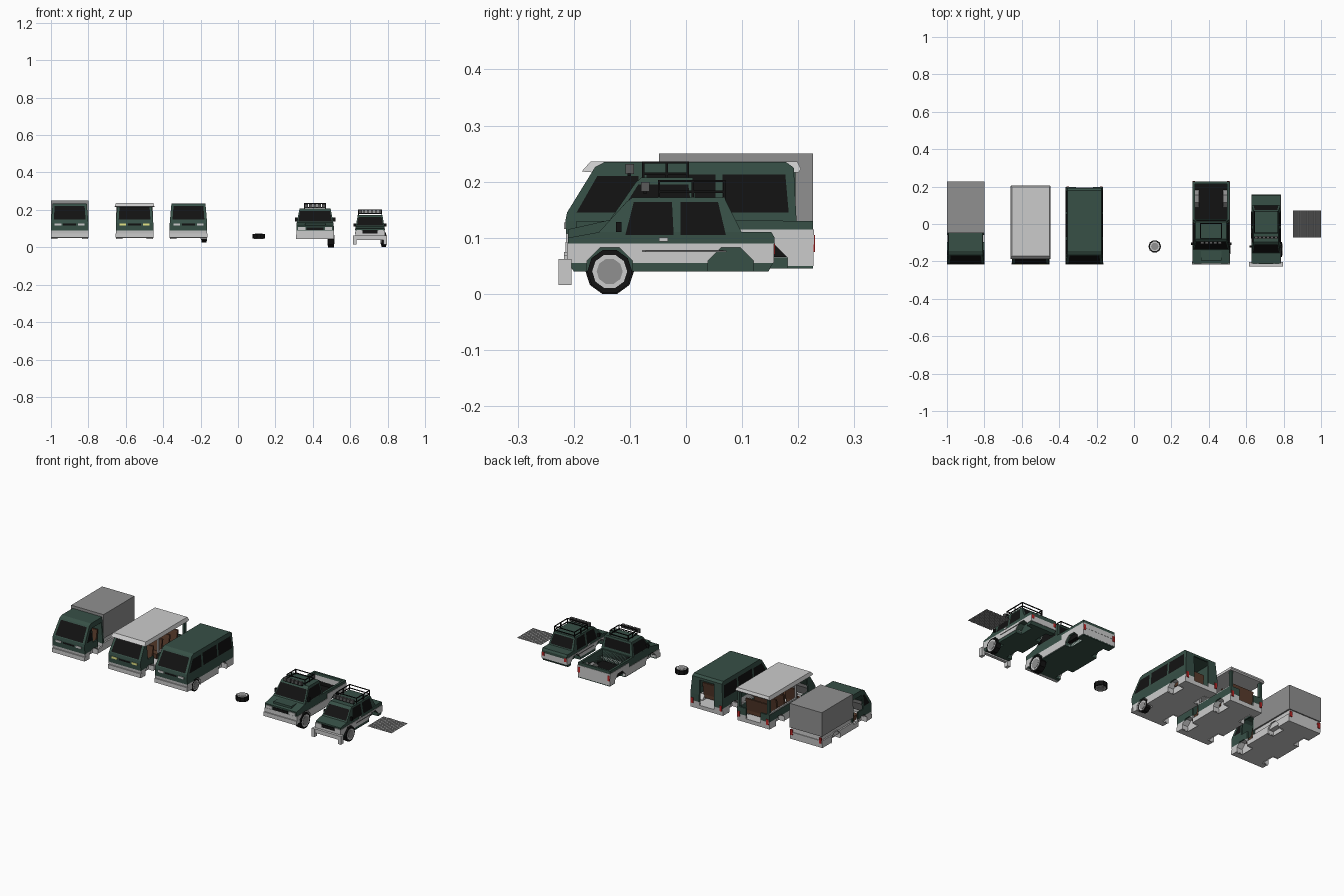
import bpy, bmesh, math
from mathutils import Matrix, Vector

if "Cube" in bpy.data.objects:
    bpy.data.objects.remove(bpy.data.objects["Cube"])

def mat(name, c):
    m = bpy.data.materials.new(name)
    m.diffuse_color = (*c, 1)
    m.use_nodes = True
    m.node_tree.nodes["Principled BSDF"].inputs["Base Color"].default_value = m.diffuse_color
    return m
GREEN = mat("green", (.038, .08, .062)); BLACK = mat("black", (.006, .006, .006))
DARK = mat("dark_grey", (.1, .1, .1)); BROWN = mat("brown", (.10, .045, .025))
RED = mat("red", (.5, .02, .02)); YELLOW = mat("yellow", (.8, .8, .25)); PALE = mat("pale", (.75, .75, .75))
GREY = mat("grey", (.28, .28, .28))

def mesh(name, verts, faces, m=None):
    me = bpy.data.meshes.new(name)
    me.from_pydata([Vector(v) for v in verts], [], faces)
    bm = bmesh.new(); bm.from_mesh(me)
    bmesh.ops.recalc_face_normals(bm, faces=bm.faces)
    bm.to_mesh(me); bm.free()
    o = bpy.data.objects.new(name, me)
    bpy.context.collection.objects.link(o)
    if m: me.materials.append(m)
    return o

def lerp(w, z):
    z0, a, z1, b = w
    return a + (b - a) * (z - z0) / (z1 - z0)

def prism(name, prof, cx, w, m=None):
    """Side profile (y,z) spread across x; half width w or (z0,w0,z1,w1)."""
    f = (lambda z: lerp(w, z)) if isinstance(w, tuple) else (lambda z: w)
    n = len(prof)
    v = [(cx + s * f(z), y, z) for s in (-1, 1) for y, z in prof]
    return mesh(name, v, [list(range(n)), list(range(n, 2 * n))] +
                [[i, (i + 1) % n, n + (i + 1) % n, n + i] for i in range(n)], m)

def box(name, x0, x1, y0, y1, z0, z1, m=None):
    return prism(name, [(y0, z0), (y1, z0), (y1, z1), (y0, z1)], (x0 + x1) / 2, (x1 - x0) / 2, m)

def cyl(name, c, r, d, n=10, m=None, axis='X'):
    ring = [(r * math.cos(math.tau * (i + .5) / n + math.pi / 2), r * math.sin(math.tau * (i + .5) / n + math.pi / 2)) for i in range(n)]
    v = [((h, a, b) if axis == 'X' else (a, b, h)) for h in (-d / 2, d / 2) for a, b in ring]
    v = [Vector(p) + Vector(c) for p in v]
    return mesh(name, v, [list(range(n)), list(range(n, 2 * n))] +
                [[i, (i + 1) % n, n + (i + 1) % n, n + i] for i in range(n)], m)

def cut(o, *cutters):
    for c in cutters:
        md = o.modifiers.new("cut", 'BOOLEAN')
        md.object = c; md.operation = 'DIFFERENCE'; md.solver = 'EXACT'
    dg = bpy.context.evaluated_depsgraph_get(); dg.update()
    me = bpy.data.meshes.new_from_object(o.evaluated_get(dg))
    o.modifiers.clear(); o.data = me
    for c in cutters: bpy.data.objects.remove(c)

def side_panels(name, cx, poly, w, m=BLACK):
    for s in (-1, 1):
        mesh(name, [(cx + s * (lerp(w, z) + .0012), y, z) for y, z in poly], [list(range(len(poly)))], m)

def cross_panel(name, cx, a, b, wa, wb, m=BLACK, off=-.0015):
    (y0, z0), (y1, z1) = a, b
    y0 += off; y1 += off
    mesh(name, [(cx - wa, y0, z0), (cx + wa, y0, z0), (cx + wb, y1, z1), (cx - wb, y1, z1)], [[0, 1, 2, 3]], m)

def arch_cutters(cx, hw, axles, z, r):
    return [cyl("arch_cutter", (cx + s * hw, y, z), r, .07, 8) for s in (-1, 1) for y in axles]

def arch_liners(cx, hw, axles, z, r, m=None):
    for s in (-1, 1):
        for y in axles:
            o = cyl("wheel_arch_liner", (cx + s * (hw - .018), y, z), r + .001, .034, 8, m)
            bm = bmesh.new(); bm.from_mesh(o.data)
            out = [f for f in bm.faces if f.normal.x * s > .9 or f.calc_center_median().z < z - .005 and abs(f.normal.x) < .5]
            bmesh.ops.delete(bm, geom=out, context='FACES')
            bmesh.ops.bisect_plane(bm, geom=bm.verts[:] + bm.edges[:] + bm.faces[:], plane_co=(0, 0, .045),
                                   plane_no=(0, 0, 1), clear_inner=True)
            bm.to_mesh(o.data); bm.free()

def wheel(c, r, d, axis='X'):
    cyl("tyre", c, r, d, 10, BLACK, axis)
    cyl("rim", c, r * .78, d + .003, 10, PALE, axis)
    cyl("hub", c, r * .58, d + .006, 10, GREY, axis)

def seat(cx, y, hw):
    box("seat_cushion", cx - hw, cx + hw, y - .025, y + .02, .08, .105, BROWN)
    prism("seat_back", [(y + .01, .1), (y + .022, .1), (y + .034, .17), (y + .024, .17)], cx, hw, BROWN)

def pair(name, cx, x0, x1, y0, y1, z0, z1, m=None):
    for s in (-1, 1):
        a, b = sorted((cx + s * x0, cx + s * x1))
        box(name, a, b, y0, y1, z0, z1, m)

# ---- three forward-control vans sharing one lower body ----
VW = (.13, .1, .235, .091)
AX = (-.135, .1)
FRONT = [(-.215, .13), (-.212, .145), (-.162, .226), (-.145, .235)]

def van_base(cx, rear, kind):
    skirt = prism("lower_skirt", [(-.208, .05), (-.213, .09), (rear, .09), (rear - .003, .05)], cx, .1)
    belt_end = -.045 if kind == "truck" else rear
    belt = prism("belt_panel", [(-.213, .09), (-.215, .13), (belt_end, .13), (belt_end, .09)], cx, .1, GREEN)
    for o in (skirt, belt):
        end = -.053 if kind == "truck" else rear - .01
        cs = arch_cutters(cx, .1, AX, .058, .041) + [box("cabin_cutter", cx - .092, cx + .092, -.2, end, .07, .2)]
        if kind != "van":
            cs.append(box("door_cutter", cx - .2, cx + .2, -.095, -.055, .075, .2))
        if kind != "truck":
            cs.append(box("rear_cutter", cx - .045, cx + .045, rear - .03, rear + .05, .072, .2))
        cut(o, *cs)
    arch_liners(cx, .1, AX, .058, .041)
    seat(cx - .045, -.1, .035); seat(cx + .045, -.1, .035)
    # nose details
    box("dashboard", cx - .09, cx + .09, -.2, -.17, .1, .138, DARK)
    box("front_bumper", cx - .101, cx + .101, -.217, -.205, .052, .075)
    cross_panel("windshield", cx, (-.2095, .149), (-.166, .2195), .085, .08)
    cross_panel("grille", cx, (-.214, .116), (-.2145, .126), .035, .035)
    pair("headlight", cx, .045, .08, -.2175, -.21, .116, .127, YELLOW if kind == "bus" else PALE)
    pair("tail_light", cx, .082, .096, rear - .004, rear + .003, .075, .105, RED)

def van_top(cx, rear_pts, cutters):
    prof = FRONT + rear_pts
    top = prism("upper_body", prof, cx, VW, GREEN)
    my = sum(p[0] for p in prof) / len(prof)
    y0, y1 = prof[0][0], rear_pts[-1][0]
    mid = (y0 + y1) / 2
    k = 1 - .018 / (y1 - y0)
    inner = [(mid + (y - mid) * k, .12 if z < .14 and y in (y0, y1) else z - .008) for y, z in prof]
    cut(top, prism("inner_cutter", inner, cx, (.13, .093, .235, .084)), *cutters)

# panel van
cx = -.265
van_base(cx, .197, "van")
van_top(cx, [(.178, .235), (.192, .225), (.197, .13)], [box("rear_cutter", cx - .045, cx + .045, .15, .25, .1, .212)])
side_panels("front_side_window", cx, [(-.195, .145), (-.158, .21), (-.085, .21), (-.085, .145)], VW)
side_panels("middle_side_window", cx, [(-.07, .145), (-.07, .213), (.053, .213), (.053, .145)], VW)
side_panels("rear_side_window", cx, [(.065, .145), (.065, .213), (.177, .213), (.183, .145)], VW)
for y in (.01, .1): seat(cx, y, .07)
wheel((-.181, -.135, .058), .034, .026)

# open-sided bus
cx = -.553
van_base(cx, .195, "bus")
van_top(cx, [(-.1, .235), (-.115, .13)], [
    box("door_cutter", cx - .2, cx + .2, -.15, 0, .1, .213), box("back_cutter", cx - .087, cx + .087, -.14, 0, .1, .222)])
prism("canopy_roof", [(-.186, .218), (-.17, .236), (.198, .236), (.205, .222), (.2, .216), (-.16, .216)], cx, (.216, .107, .236, .1), PALE)
pair("middle_post", cx, .088, .098, -.055, -.043, .13, .22, PALE)
pair("rear_post", cx, .085, .098, .178, .195, .13, .22, GREEN)
pair("side_rail", cx, .09, .098, -.05, .19, .13, .137, PALE)
for y in (-.005, .06, .13): seat(cx, y, .07)

# box truck
cx = -.9
van_base(cx, .224, "truck")
van_top(cx, [(-.048, .235), (-.045, .13)], [box("door_cutter", cx - .2, cx + .2, -.14, -.058, .1, .208)])
box("cargo_box", cx - .1, cx + .1, -.048, .226, .115, .25, GREY)
box("cargo_floor", cx - .092, cx + .092, -.048, .22, .07, .117)
side_panels("quarter_window", cx, [(-.195, .145), (-.16, .205), (-.147, .205), (-.147, .145)], VW)

# loose wheel
wheel((.111, -.12, .058), .034, .024, 'Z')

# ---- roof rack made of bars ----
def rack(cx, hw, y0, y1, z0, z1, lights, t=.004):
    for z in (z0, z1 - t):
        pair("rack_side_bar", cx, hw - t, hw, y0, y1, z, z + t, BLACK)
        for y in (y0, y1 - t):
            box("rack_cross_bar", cx - hw, cx + hw, y, y + t, z, z + t, BLACK)
    for y in (y0, (y0 + y1) / 2, y1 - t):
        pair("rack_post", cx, hw - t, hw, y, y + t, z0 - .012, z1, BLACK)
    for i in range(lights):
        x = cx + (i - (lights - 1) / 2) * hw * 2 / lights
        box("roof_light", x - .009, x + .009, y0 - .03, y0 - .015, z0 + .002, z0 + .019, DARK)
    box("light_bar", cx - hw, cx + hw, y0 - .026, y0 - .02, z0 - .002, z0 + .003, BLACK)

# ---- pickup ----
cx = .412; hw = .1; axles = (-.136, .135)
W = (.13, .098, .207, .083)
body = prism("pickup_body", [(-.2, .045), (-.21, .06), (-.21, .115), (-.135, .132), (.226, .13), (.226, .045)], cx, .098, GREEN)
sill = box("pickup_grey_sides", cx - hw, cx + hw, -.211, .227, .05, .09)
bedside = box("bed_sides", cx - hw, cx + hw, .06, .228, .088, .115)
bed = lambda: box("bed_cutter", cx - .086, cx + .086, .028, .215, .065, .3)
for o in (body, sill, bedside):
    cut(o, bed(), *arch_cutters(cx, hw, axles, .045, .05))
arch_liners(cx, hw, axles, .045, .05, GREY)
b = bed(); b.name = "bed_liner"; b.data.materials.append(BLACK)
for v in b.data.vertices:
    v.co.z = min(v.co.z, .128) + .001
bm = bmesh.new(); bm.from_mesh(b.data)
bmesh.ops.delete(bm, geom=[f for f in bm.faces if f.normal.z > .9], context='FACES')
bm.to_mesh(b.data); bm.free()
prism("pickup_cab", [(-.137, .13), (-.09, .198), (-.08, .207), (.012, .207), (.022, .13)], cx, W, GREEN)
cross_panel("pickup_windshield", cx, (-.131, .138), (-.093, .194), .09, .08)
cross_panel("pickup_back_window", cx, (.02, .145), (.0133, .197), .08, .075, off=.0015)
side_panels("pickup_side_window", cx, [(-.122, .136), (-.085, .195), (.004, .195), (.012, .136)], W)
box("hood_bulge", cx - .055, cx + .055, -.195, -.14, .11, .13, GREEN)
box("pickup_bumper", cx - .101, cx + .101, -.217, -.2, .045, .068)
box("pickup_grille", cx - .045, cx + .045, -.2125, -.205, .092, .107, BLACK)
pair("pickup_headlight", cx, .052, .09, -.2135, -.2, .092, .108, PALE)
pair("pickup_tail_light", cx, .085, .099, .22, .2295, .075, .105, RED)
pair("pickup_mirror", cx, .094, .108, -.112, -.1, .138, .158, BLACK)
wheel((.497, -.136, .0415), .0436, .032)
rack(cx, .058, -.078, .005, .212, .236, 5)

# ---- small off-roader ----
cx = .706; hw = .079; axles = (-.136, .08)
W = (.108, .077, .172, .066)
body = prism("offroader_body", [(-.2, .04), (-.21, .055), (-.21, .1), (-.155, .11), (.152, .11), (.158, .1), (.155, .055), (.147, .04)], cx, hw - .002, GREEN)
band = box("offroader_grey_band", cx - hw, cx + hw, -.212, .157, .055, .09)
for o in (body, band):
    cut(o, *arch_cutters(cx, hw, axles, .042, .044))
arch_liners(cx, hw, axles, .042, .044, GREEN)
prism("offroader_cab", [(-.157, .108), (-.105, .165), (-.095, .172), (.068, .172), (.1, .108)], cx, W, GREEN)
cross_panel("offroader_windshield", cx, (-.15, .116), (-.109, .161), .07, .062)
cross_panel("offroader_rear_window", cx, (.097, .116), (.072, .165), .066, .06, off=.002)
side_panels("front_door_window", cx, [(-.108, .105), (-.093, .164), (-.025, .164), (-.022, .105)], W)
side_panels("rear_door_window", cx, [(-.01, .105), (-.01, .164), (.057, .164), (.071, .105)], W)
box("offroader_grille", cx - .04, cx + .04, -.2135, -.2, .075, .092, BLACK)
pair("offroader_headlight", cx, .045, .07, -.2145, -.2, .074, .092, PALE)
box("bull_bar", cx - .088, cx + .088, -.226, -.21, .04, .062)
pair("bull_bar_end", cx, .072, .09, -.227, -.204, .016, .062)
pair("door_handle", cx, hw - .003, hw + .002, -.048, -.032, .093, .1)
pair("side_trim", cx, hw - .003, hw + .002, -.078, .067, .075, .078, DARK)
pair("offroader_tail_light", cx, .062, .076, .15, .1585, .07, .09, RED)
pair("offroader_mirror", cx, .075, .088, -.125, -.115, .11, .128, BLACK)
wheel((.779, -.136, .04), .04, .026)
rack(cx, .064, -.05, .07, .18, .203, 6)

# ---- corrugated sheet ----
n = 32
v = [(.85 + .15 * i / n, y, .075 + (.0025 if i % 2 else 0)) for y in (-.072, .072) for i in range(n + 1)]
mesh("corrugated_sheet", v, [[i, i + 1, n + 2 + i, n + 1 + i] for i in range(n)], GREY)
